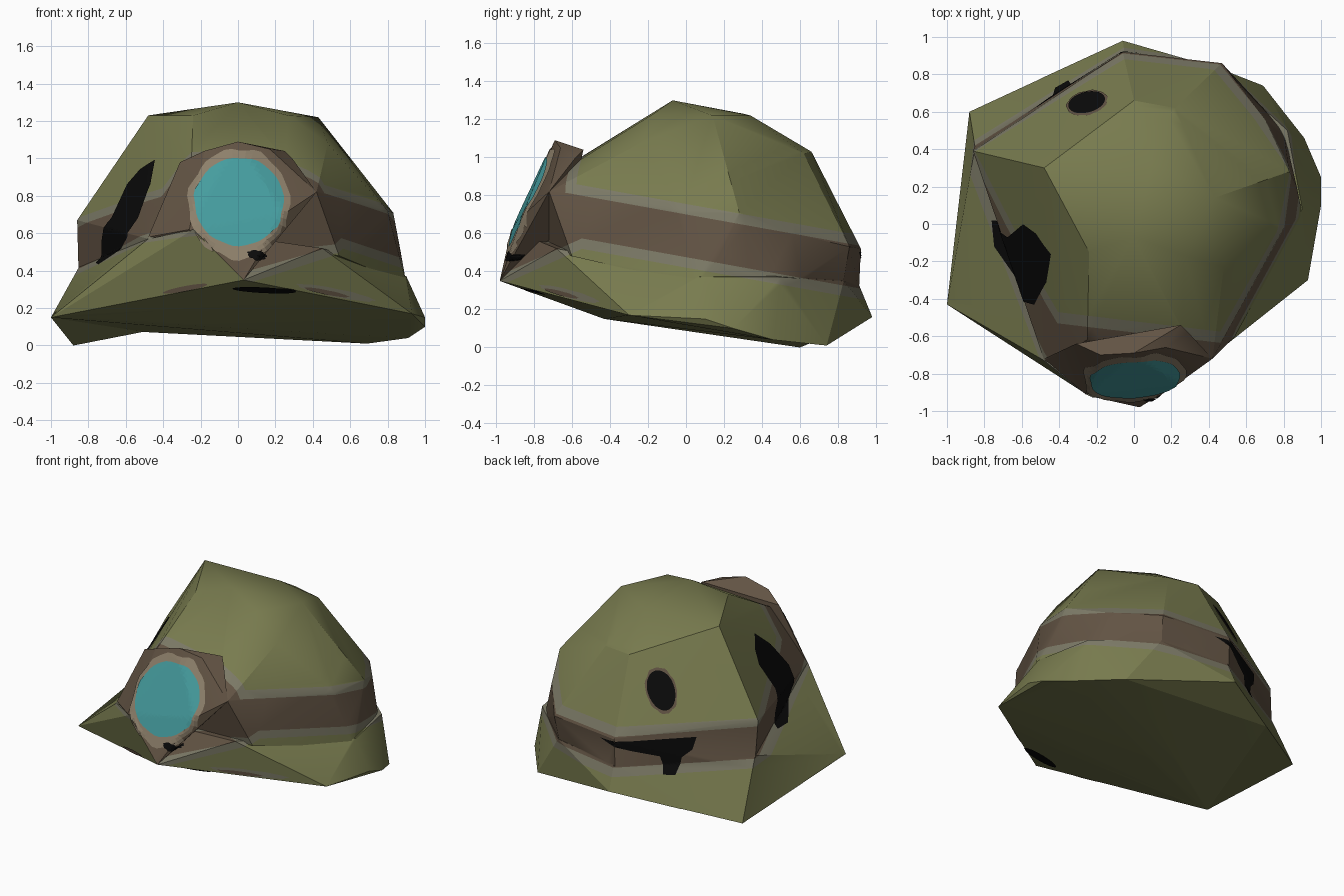
import bpy, bmesh, math
from mathutils import Vector
from mathutils.bvhtree import BVHTree

if "Cube" in bpy.data.objects:
    bpy.data.objects.remove(bpy.data.objects["Cube"])


def material(name, rgb):
    m = bpy.data.materials.new(name)
    m.diffuse_color = (*rgb, 1)
    m.use_nodes = True
    m.node_tree.nodes["Principled BSDF"].inputs["Base Color"].default_value = m.diffuse_color
    return m


OLIVE = material("olive", (0.19, 0.20, 0.078))
BROWN = material("brown", (0.122, 0.087, 0.057))
GREY = material("grey_edge", (0.20, 0.192, 0.133))
BEIGE = material("beige", (0.27, 0.217, 0.147))
TEAL = material("teal", (0.06, 0.335, 0.345))
BLACK = material("black", (0.003, 0.003, 0.003))
SHELL_MATS = [OLIVE, BROWN, GREY]


def to_object(name, bm, mats):
    me = bpy.data.meshes.new(name)
    bm.to_mesh(me)
    bm.free()
    ob = bpy.data.objects.new(name, me)
    bpy.context.collection.objects.link(ob)
    for m in mats:
        me.materials.append(m)
    return ob


def hull(name, points, index=0):
    bm = bmesh.new()
    for p in points:
        bm.verts.new(p)
    res = bmesh.ops.convex_hull(bm, input=bm.verts)
    loose = {g for g in res["geom_interior"] + res["geom_unused"]
             if isinstance(g, bmesh.types.BMVert)}
    bmesh.ops.delete(bm, geom=list(loose), context='VERTS')
    bmesh.ops.recalc_face_normals(bm, faces=bm.faces)
    for f in bm.faces:
        f.material_index = index
    return to_object(name, bm, SHELL_MATS)


def smooth(ob, angle):
    bpy.ops.object.select_all(action='DESELECT')
    ob.select_set(True)
    bpy.context.view_layer.objects.active = ob
    bpy.ops.object.shade_smooth_by_angle(angle=math.radians(angle))


def union(ob, other):
    mod = ob.modifiers.new("join", 'BOOLEAN')
    mod.operation, mod.solver, mod.object = 'UNION', 'EXACT', other
    bpy.context.view_layer.objects.active = ob
    bpy.ops.object.modifier_apply(modifier=mod.name)
    bpy.data.objects.remove(other)


# Dome
dome = hull("helmet_shell", [
    (0, -.07, 1.3), (-.48, .3, 1.23), (.43, .14, 1.22), (-.24, -.15, 1.23),
    (.27, -.17, 1.23), (.1, .34, 1.22), (.22, .62, 1.02), (0, .66, 1.03),
    (.83, .28, .71), (.87, .2, .5), (.8, -.02, .72), (.9, .05, .33),
    (.42, -.72, .82), (.54, -.6, .48), (.48, -.23, 1.08), (-.25, -.62, .96),
    (.25, -.6, .96), (-.48, -.73, .57), (-.24, -.85, .6), (.7, .56, .6),
    (.47, .86, .53), (-.06, .92, .52), (-.3, .76, .57), (-.86, .39, .67),
    (-.85, .42, .3), (-.06, .91, .3), (.45, .82, .3), (.8, .5, .3)])

# Flared brim with a closed underside, and its low rear corner
brim = hull("brim", [
    (.03, -.98, .35), (-1, -.43, .15), (-.5, .777, .072), (-.06, .98, .16),
    (.69, .74, .01), (.91, .46, .04), (1, .25, .1), (1, .1, .15),
    (.93, -.3, .17), (-.48, -.73, .57), (-.24, -.92, .62), (.45, -.68, .52),
    (.9, .08, .37), (.82, .5, .37), (.46, .83, .35), (-.05, .91, .33),
    (-.85, .41, .42)])
corner = hull("brim_corner", [
    (-.88, .6, 0), (-1, -.43, .15), (-.06, .98, .16), (-.85, .41, .42),
    (-.05, .91, .33), (-.4, .3, .2)])
union(dome, brim)
union(dome, corner)

# Strap band: sloping cuts, rising in front around the eyepiece
bm = bmesh.new()
bm.from_mesh(dome.data)
FRONT, LOW, NOSE = Vector((.12, 1, 0)), Vector((0, .18, 1)), Vector((0, -.45, 1))
cuts = [(LOW, .42), (LOW, .475), (LOW, .70), (LOW, .755),
        (NOSE, .765), (NOSE, .82), (FRONT, -.58), (FRONT, -.52)]
for n, d in cuts:
    bmesh.ops.bisect_plane(bm, geom=bm.verts[:] + bm.edges[:] + bm.faces[:],
                           plane_co=n * d / n.length_squared, plane_no=n)
for f in bm.faces:
    c = f.calc_center_median()
    low = high = c.dot(LOW)
    ahead = c.dot(FRONT)
    if c.x > .03 and c.y < -.5:
        low = max(low, c.dot(NOSE) - .345)
    if low < .42:
        f.material_index = 0
    elif low < .475:
        f.material_index = 2
    elif high < .70 or ahead < -.58:
        f.material_index = 1
    elif high < .755 or ahead < -.52:
        f.material_index = 2
    else:
        f.material_index = 0
bm.to_mesh(dome.data)
bm.free()

# Eyepiece housing, blended into the shell
plate = hull("eyepiece_housing", [
    (.03, -.98, .35), (-.26, -.91, .62), (-.31, -.64, .98), (-.18, -.7, 1.04),
    (0, -.69, 1.09), (.17, -.66, 1.05), (.29, -.58, 1.0), (.42, -.72, .82),
    (.25, -.54, 1.04), (-.2, -.62, .75), (.25, -.62, .65), (.24, -.85, .7),
    (-.48, -.72, .58)], 1)
union(dome, plate)
smooth(dome, 26)

# Surface that the painted patches are laid on
b = bmesh.new()
b.from_mesh(dome.data)
tree = BVHTree.FromBMesh(b)
b.free()

AXES = {"front": (lambda u, v: Vector((u, -3, v)), Vector((0, 1, 0))),
        "back": (lambda u, v: Vector((u, 3, v)), Vector((0, -1, 0))),
        "left": (lambda u, v: Vector((-3, u, v)), Vector((1, 0, 0))),
        "top": (lambda u, v: Vector((u, v, 3)), Vector((0, 0, -1)))}


def patch(name, outline, side, mat, lift=.005, rings=14):
    """Lay a thin painted patch with a 2D outline on the surface."""
    origin, d = AXES[side]
    n = len(outline)
    cu = sum(p[0] for p in outline) / n
    cv = sum(p[1] for p in outline) / n
    bm = bmesh.new()

    def drop(u, v):
        h = tree.ray_cast(origin(u, v), d)
        return bm.verts.new(h[0] + h[1] * lift) if h[0] else None

    grid = [[drop(cu + (u - cu) * r / rings, cv + (v - cv) * r / rings)
             for u, v in outline] for r in range(1, rings + 1)]
    faces = [[a[i], a[(i + 1) % n], b[(i + 1) % n], b[i]]
             for a, b in zip(grid, grid[1:]) for i in range(n)]
    faces.append(grid[0])
    for vs in faces:
        if None in vs:
            continue
        depth = [v.co.dot(d) for v in vs]
        if max(depth) - min(depth) < .12:
            f = bm.faces.new(vs)
            f.normal_update()
            if f.normal.dot(d) > 0:
                f.normal_flip()
    return to_object(name, bm, [mat])


def ellipse(u, v, ru, rv, turn=0, wobble=0, n=44):
    pts = []
    for i in range(n):
        a = 2 * math.pi * i / n
        k = 1 + wobble * math.sin(7 * a) + wobble * math.sin(11 * a + 1)
        x, y = ru * k * math.cos(a), rv * k * math.sin(a)
        pts.append((u + x * math.cos(turn) - y * math.sin(turn),
                    v + x * math.sin(turn) + y * math.cos(turn)))
    return pts


def dense(points, steps=5):
    return [(a[0] + (b[0] - a[0]) * i / steps, a[1] + (b[1] - a[1]) * i / steps)
            for a, b in zip(points, points[1:] + points[:1]) for i in range(steps)]


# Lens with its worn rim
patch("lens_rim", ellipse(.005, .755, .27, .295, 0, .02), "front", BEIGE, .005)
patch("lens", ellipse(.005, .765, .237, .235, 0, .008), "front", TEAL, .0095)

# Dark marks
patch("side_hole", dense([(0, .86), (-.05, .94), (-.16, .99), (-.31, .86),
                          (-.43, .68), (-.41, .58), (-.27, .5), (-.12, .43),
                          (.02, .44), (.01, .55), (-.07, .68)]), "left", BLACK)
patch("crown_hole_edge", ellipse(-.25, .645, .112, .064, .25, .02), "top", BROWN, .004)
patch("crown_hole", ellipse(-.25, .645, .1, .055, .25), "top", BLACK, .008)
patch("rear_hole", dense([(.06, .5), (-.15, .51), (-.52, .55), (-.5, .46),
                          (-.44, .4), (-.42, .28), (-.35, .28), (-.34, .4),
                          (-.15, .44)]), "back", BLACK)
patch("chip", ellipse(.1, .48, .05, .025, -.2, .06), "front", BLACK, .0095)
patch("lip_mark", ellipse(.14, .3, .17, .015, -.05), "front", BLACK)

# Worn patches along the front edge of the brim
patch("worn_edge", ellipse(.52, .282, .21, .022, -.2, .03), "front", GREY, .004)
patch("worn_core", ellipse(.47, .284, .12, .012, -.2, .03), "front", BROWN, .008)
patch("worn_edge_left", ellipse(-.28, .305, .12, .014, .19), "front", BROWN)
